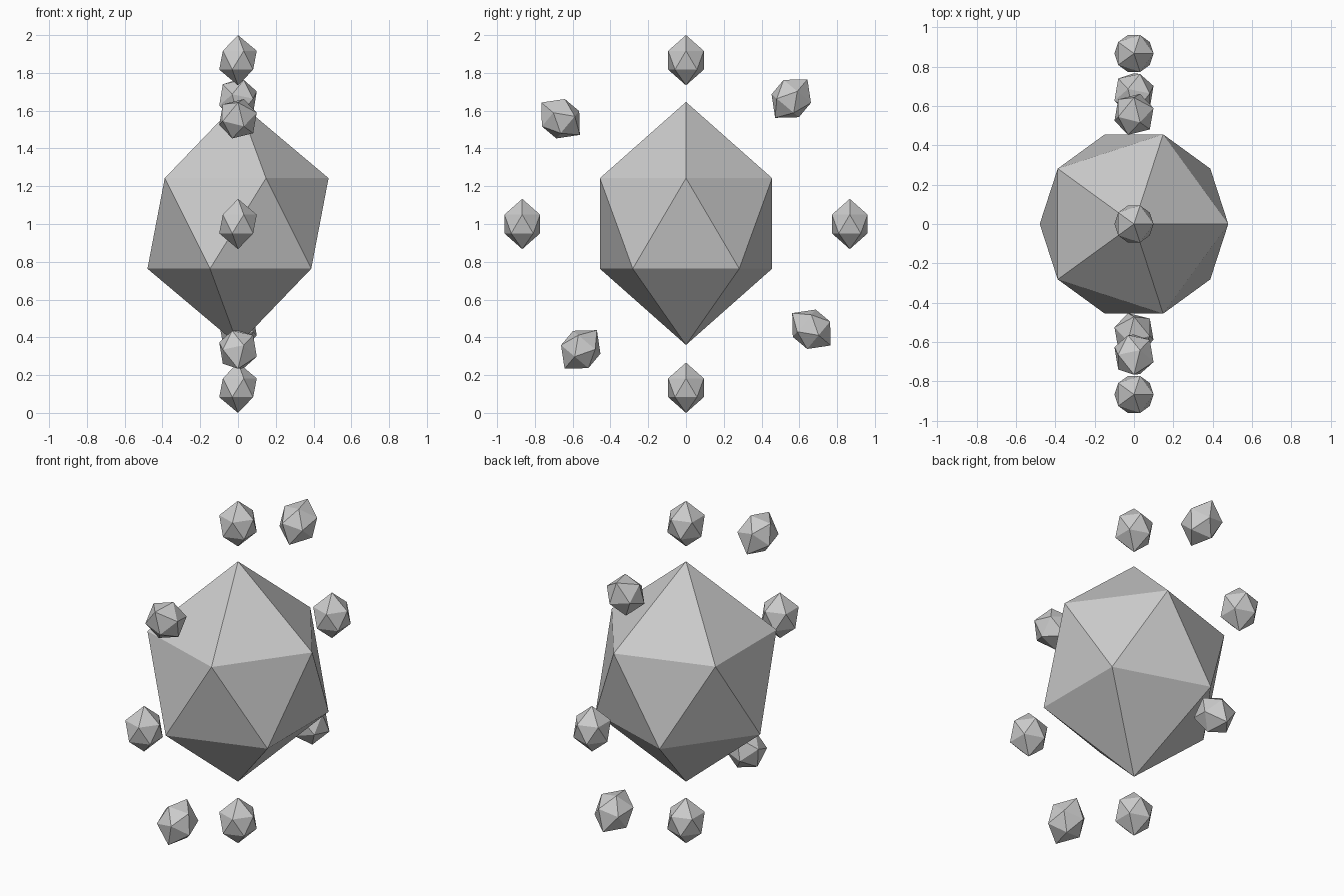
import bpy, bmesh
from math import radians, cos, sin

cube = bpy.data.objects.get("Cube")
if cube:
    bpy.data.objects.remove(cube, do_unlink=True)

# One plain grey for everything
grey = bpy.data.materials.new("stone_grey")
grey.use_nodes = True
colour = (0.6, 0.6, 0.6, 1)
grey.diffuse_color = colour
grey.node_tree.nodes["Principled BSDF"].inputs["Base Color"].default_value = colour

CENTRE = 1.0
ORBIT = 0.867


def crystal_mesh(name, radius):
    """Twenty-sided gem with its two tips drawn out."""
    bm = bmesh.new()
    bmesh.ops.create_icosphere(bm, subdivisions=1, radius=radius)
    for v in bm.verts:
        if abs(v.co.z) > 0.9 * radius:
            v.co.z *= 1.2
    mesh = bpy.data.meshes.new(name)
    bm.to_mesh(mesh)
    bm.free()
    mesh.materials.append(grey)
    return mesh


def place(name, mesh, y, z, tilt=0):
    ob = bpy.data.objects.new(name, mesh)
    ob.location = (0, y, z)
    ob.rotation_euler.x = radians(tilt)
    bpy.context.collection.objects.link(ob)


# Large central crystal
place("core_crystal", crystal_mesh("core_crystal", 0.536), 0, CENTRE + 0.003)

# Ring of small crystals: four upright, four pointing outward
small = crystal_mesh("shard", 0.111)
for i in range(4):
    for kind, start in (("upright", 0), ("tilted", 50)):
        angle = start + 90 * i
        a = radians(angle)
        tilt = angle - 90 if kind == "tilted" else 0
        place(f"{kind}_shard_{i + 1}", small,
              ORBIT * cos(a), CENTRE + ORBIT * sin(a), tilt)
